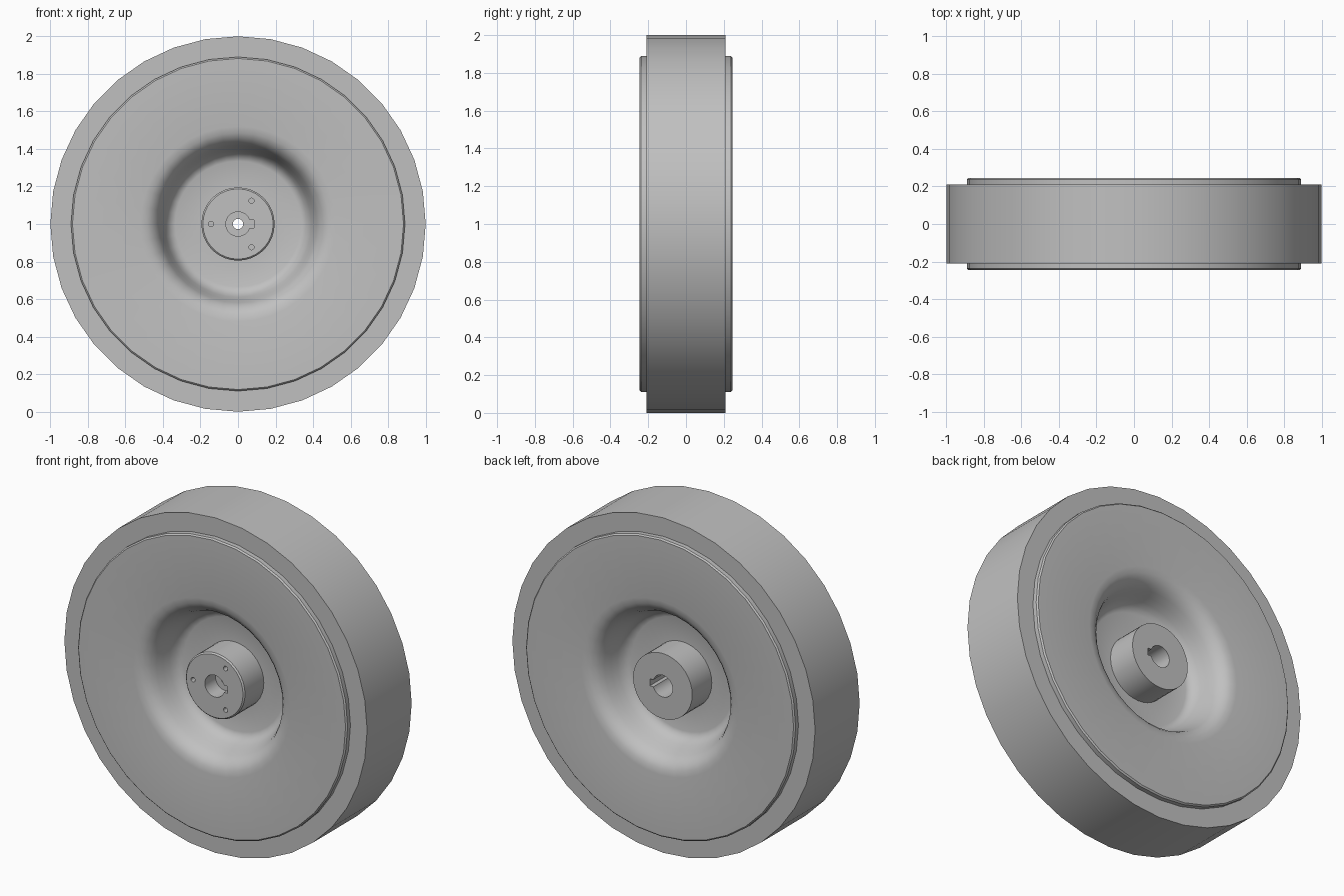
import bpy, bmesh, math
from mathutils import Matrix, Vector

if "Cube" in bpy.data.objects:
    bpy.data.objects.remove(bpy.data.objects["Cube"])

CENTRE_Z = 1.0
grey = bpy.data.materials.new("plain grey")
grey.diffuse_color = (0.53, 0.53, 0.53, 1)
grey.use_nodes = True
grey.node_tree.nodes["Principled BSDF"].inputs["Base Color"].default_value = grey.diffuse_color


def make_object(name, bm):
    bmesh.ops.recalc_face_normals(bm, faces=bm.faces)
    mesh = bpy.data.meshes.new(name)
    bm.to_mesh(mesh)
    bm.free()
    mesh.materials.append(grey)
    obj = bpy.data.objects.new(name, mesh)
    bpy.context.collection.objects.link(obj)
    return obj


def lathe(name, profile, sides=36):
    """Revolve a closed (radius, y) profile around the axle."""
    bm = bmesh.new()
    rings = []
    for i in range(sides):
        a = 2 * math.pi * i / sides
        rings.append([bm.verts.new((r * math.cos(a), y, CENTRE_Z + r * math.sin(a)))
                      for r, y in profile])
    n = len(profile)
    for i in range(sides):
        a, b = rings[i], rings[(i + 1) % sides]
        for j in range(n):
            k = (j + 1) % n
            bm.faces.new((a[j], a[k], b[k], b[j]))
    return make_object(name, bm)


def activate(obj):
    bpy.ops.object.select_all(action='DESELECT')
    obj.select_set(True)
    bpy.context.view_layer.objects.active = obj


def smooth(obj, degrees=35):
    activate(obj)
    bpy.ops.object.shade_smooth_by_angle(angle=math.radians(degrees))


def cut(obj, cutter):
    cutter.hide_render = True
    mod = obj.modifiers.new("cut", 'BOOLEAN')
    mod.operation = 'DIFFERENCE'
    mod.solver = 'EXACT'
    mod.object = cutter
    activate(obj)
    bpy.ops.object.modifier_apply(modifier=mod.name)
    bpy.data.objects.remove(cutter)


# Tyre: plain flat-sided band
tyre = lathe("tyre", [(0.86, -0.21), (1.0, -0.21), (1.0, 0.21), (0.86, 0.21)])
smooth(tyre)

# Wheel disc: raised face with a rounded dish on both sides
dish = [(0.19, 0.035), (0.335, 0.035), (0.355, 0.042), (0.375, 0.06),
        (0.39, 0.09), (0.405, 0.13), (0.42, 0.17), (0.435, 0.20),
        (0.46, 0.225), (0.485, 0.238), (0.52, 0.245)]
rim = [(0.882, 0.245), (0.89, 0.237)]
half = dish + rim
disc = lathe("wheel_disc", half + [(r, -y) for r, y in reversed(half)])
smooth(disc)

# Hub: chamfered at the front, stepped bore with a narrow web inside
hub = lathe("hub", [
    (0.065, -0.22), (0.187, -0.22), (0.195, -0.212), (0.195, 0.22),
    (0.065, 0.22), (0.065, 0.05), (0.028, 0.05), (0.028, -0.12), (0.065, -0.12)])

# Keyway slots at each end of the bore
for y0, y1 in ((-0.25, -0.12), (0.05, 0.25)):
    bm = bmesh.new()
    bmesh.ops.create_cube(bm, size=1, matrix=Matrix.LocRotScale(
        Vector((0.0625, (y0 + y1) / 2, CENTRE_Z)), None, Vector((0.045, y1 - y0, 0.042))))
    cut(hub, make_object("keyway_cutter", bm))

# Three small bolt holes in the front of the hub
for deg in (60, 180, 300):
    a = math.radians(deg)
    bm = bmesh.new()
    bmesh.ops.create_cone(
        bm, cap_ends=True, segments=16, radius1=0.014, radius2=0.014, depth=0.12,
        matrix=Matrix.Translation((0.143 * math.cos(a), -0.22, CENTRE_Z + 0.143 * math.sin(a)))
        @ Matrix.Rotation(math.pi / 2, 4, 'X'))
    cut(hub, make_object("bolt_hole_cutter", bm))
smooth(hub)
